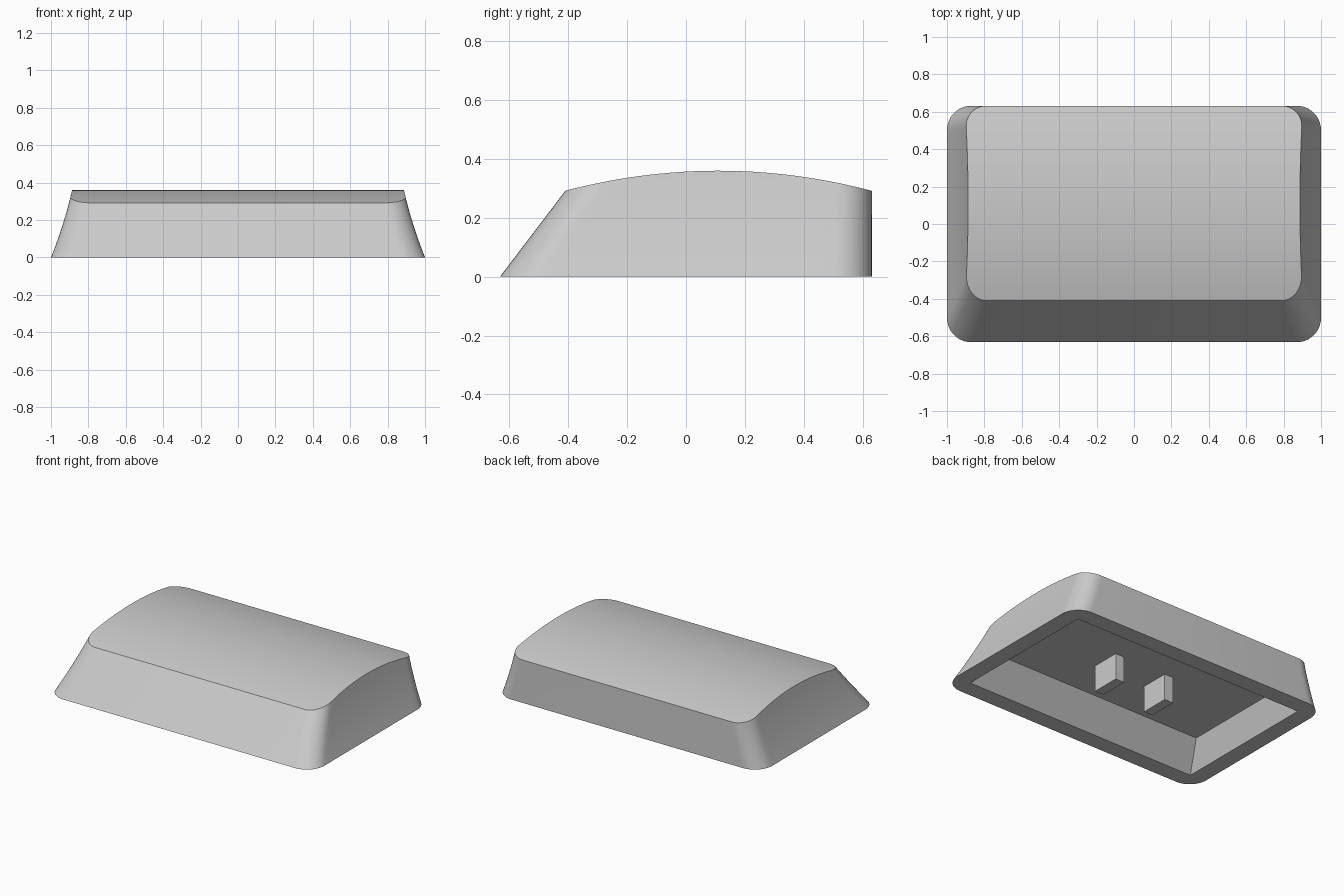
import bpy, bmesh, math
from mathutils import Matrix

cube = bpy.data.objects.get("Cube")
if cube:
    bpy.data.objects.remove(cube)

grey = bpy.data.materials.new("light grey plastic")
grey.use_nodes = True
color = (0.6, 0.6, 0.6, 1)
grey.diffuse_color = color
grey.node_tree.nodes["Principled BSDF"].inputs["Base Color"].default_value = color

BACK, FRONT = 0.632, -0.632
CORNER, SIDE, LEVELS = 10, 24, 8
CEILING = 0.18


def make_object(name, bm):
    bmesh.ops.recalc_face_normals(bm, faces=bm.faces)
    mesh = bpy.data.meshes.new(name)
    bm.to_mesh(mesh)
    bm.free()
    mesh.materials.append(grey)
    obj = bpy.data.objects.new(name, mesh)
    bpy.context.collection.objects.link(obj)
    return obj


def side_inset(z):
    return 0.4 * z - 0.24 * z * z


def front_inset(z):
    return 0.76 * z


def crown(y):
    return 0.36 - 0.068 * ((y - 0.11) / 0.52) ** 2


def half_outline(z):
    """Left half of the rounded outline at height z, front to back."""
    r = 0.13 - 0.05 * z
    w, front = 1 - side_inset(z) - r, FRONT + front_inset(z) + r
    arc = [i / CORNER * math.pi / 2 for i in range(CORNER + 1)]
    pts = [(w + r * math.sin(a), front - r * math.cos(a)) for a in arc]
    pts += [(w + r, front + (BACK - r - front) * i / SIDE) for i in range(1, SIDE)]
    pts += [(w + r * math.cos(a), BACK - r + r * math.sin(a)) for a in arc]
    return pts


def top_height(i):
    """Height at which the wall line i meets the crowned top."""
    z = 0.3
    for _ in range(20):
        z = crown(half_outline(z)[i][1])
    return z


def bridge(bm, lower, upper):
    for i in range(len(lower)):
        j = (i + 1) % len(lower)
        bm.faces.new((lower[i], lower[j], upper[j], upper[i]))


# Shell: sloped outer walls
bm = bmesh.new()
count = len(half_outline(0))
heights = [top_height(i) for i in range(count)]
rings = []
for level in range(LEVELS + 1):
    half = []
    for i, h in enumerate(heights):
        z = h * level / LEVELS
        half.append((*half_outline(z)[i], z))
    full = half + [(-x, y, z) for x, y, z in reversed(half)]
    rings.append([bm.verts.new(p) for p in full])
for lower, upper in zip(rings, rings[1:]):
    bridge(bm, lower, upper)

# Crowned top, spanned from side to side
top = rings[-1]
for i in range(count - 1):
    bm.faces.new((top[i], top[i + 1], top[-2 - i], top[-1 - i]))


# Hollow underside with walls parallel to the outside
def cavity_ring(z):
    x, front, back = 0.885 - 0.37 * z, -0.515 + front_inset(z), 0.515
    return [bm.verts.new((sx, y, z)) for sx, y in
            ((-x, front), (x, front), (x, back), (-x, back))]


mouth, ceiling = cavity_ring(0), cavity_ring(CEILING)
bridge(bm, mouth, ceiling)
bm.faces.new(ceiling)

# Flat rim between the outer wall and the hollow
loops = [bm.edges.get((loop[i - 1], loop[i]))
         for loop in (rings[0], mouth) for i in range(len(loop))]
bmesh.ops.triangle_fill(bm, edges=loops, use_beauty=True, normal=(0, 0, -1))
shell = make_object("keycap_shell", bm)
bpy.ops.object.select_all(action='DESELECT')
bpy.context.view_layer.objects.active = shell
shell.select_set(True)
bpy.ops.object.shade_smooth_by_angle(angle=math.radians(25))

# Two mounting prongs
for side, name in ((1, "left_prong"), (-1, "right_prong")):
    bm = bmesh.new()
    bmesh.ops.create_cube(bm, size=1, matrix=Matrix.Translation((side * 0.197, 0, CEILING / 2))
                          @ Matrix.Diagonal((0.067, 0.2, CEILING, 1)))
    make_object(name, bm)
